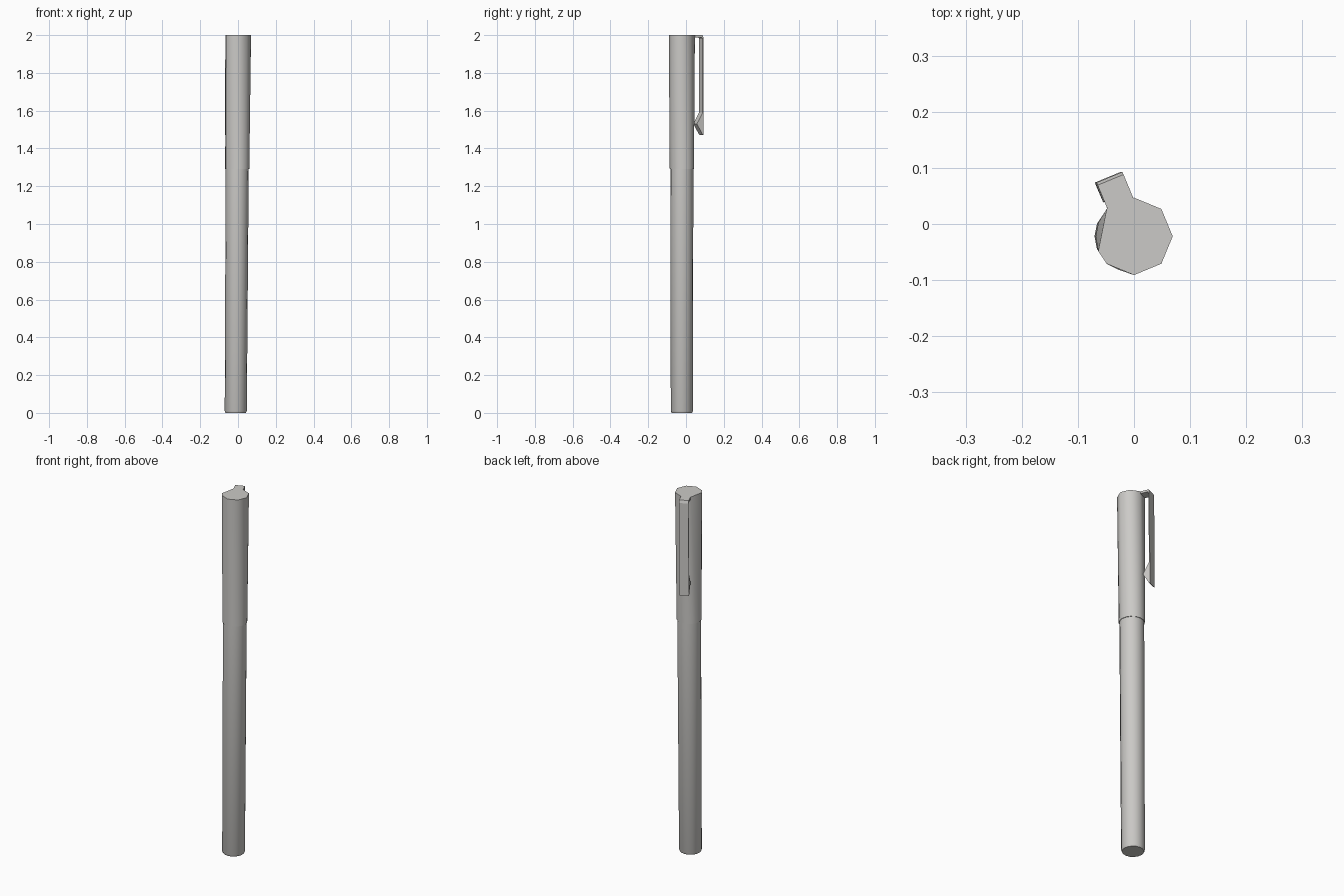
import bpy, bmesh, math
from mathutils import Vector

cube = bpy.data.objects.get("Cube")
if cube:
    bpy.data.objects.remove(cube, do_unlink=True)

SIDES = 16
TOP_CORNERS = [0, 2, 4, 6, 9, 10, 12, 14]   # facets kept at the cap's crown
CLIP_ANGLE = math.radians(112.5)

grey = bpy.data.materials.new("light_grey")
grey.use_nodes = True
colour = (0.6, 0.59, 0.57, 1)
grey.diffuse_color = colour
grey.node_tree.nodes["Principled BSDF"].inputs["Base Color"].default_value = colour


def axis(z):
    """Centre of the slightly leaning pen at height z."""
    return Vector((-0.012 * (1 - z / 2), -0.022, z))


def ring(bm, radius, z):
    step = math.tau / SIDES
    return [bm.verts.new(axis(z) + radius * Vector((math.cos(i * step), math.sin(i * step), 0)))
            for i in range(SIDES)]


def bridge(bm, low, high):
    """Join two rings; repeated corners collapse to triangles."""
    for i in range(SIDES):
        j = (i + 1) % SIDES
        bm.faces.new(dict.fromkeys((low[i], low[j], high[j], high[i])))


def finish(bm, name, smooth=True):
    bmesh.ops.recalc_face_normals(bm, faces=bm.faces[:])
    mesh = bpy.data.meshes.new(name)
    bm.to_mesh(mesh)
    bm.free()
    mesh.materials.append(grey)
    obj = bpy.data.objects.new(name, mesh)
    bpy.context.collection.objects.link(obj)
    if smooth:
        bpy.ops.object.select_all(action="DESELECT")
        obj.select_set(True)
        bpy.context.view_layer.objects.active = obj
        bpy.ops.object.shade_smooth_by_angle(angle=math.radians(35))
    return obj


# Barrel with a small chamfer at its foot
bm = bmesh.new()
rings = [ring(bm, r, z) for r, z in ((0.054, 0), (0.0585, 0.01), (0.061, 1.3))]
for low, high in zip(rings, rings[1:]):
    bridge(bm, low, high)
bm.faces.new(rings[0])
bm.faces.new(rings[-1])
finish(bm, "barrel")

# Cap: round at the mouth, eight-sided at the crown
bm = bmesh.new()
mouth = ring(bm, 0.064, 1.29)
crown = ring(bm, 0.069, 2)
kept = [crown[max(k for k in TOP_CORNERS if k <= i)] for i in range(SIDES)]
bridge(bm, mouth, kept)
bm.faces.new(dict.fromkeys(kept))
bm.faces.new(mouth)
bmesh.ops.delete(bm, geom=[v for v in bm.verts if not v.link_faces], context="VERTS")
finish(bm, "cap")


def extrude_profile(name, profile, width):
    """Extrude a (distance from axis, height) outline across the clip's width."""
    out = Vector((math.cos(CLIP_ANGLE), math.sin(CLIP_ANGLE), 0))
    side = Vector((-out.y, out.x, 0)) * width / 2
    bm = bmesh.new()
    a, b = [[bm.verts.new(axis(z) + out * r + side * s) for r, z in profile] for s in (-1, 1)]
    bm.faces.new(a)
    bm.faces.new(b)
    for i in range(len(a)):
        j = (i + 1) % len(a)
        bm.faces.new((a[i], a[j], b[j], b[i]))
    finish(bm, name, smooth=False)


# Clip: arm, strip and the gripping wedge at its end
extrude_profile("clip", [(0.055, 2), (0.109, 2), (0.114, 1.985), (0.114, 1.47),
                         (0.108, 1.475), (0.076, 1.53), (0.109, 1.59), (0.109, 1.98),
                         (0.105, 1.988), (0.055, 1.988)], 0.05)
